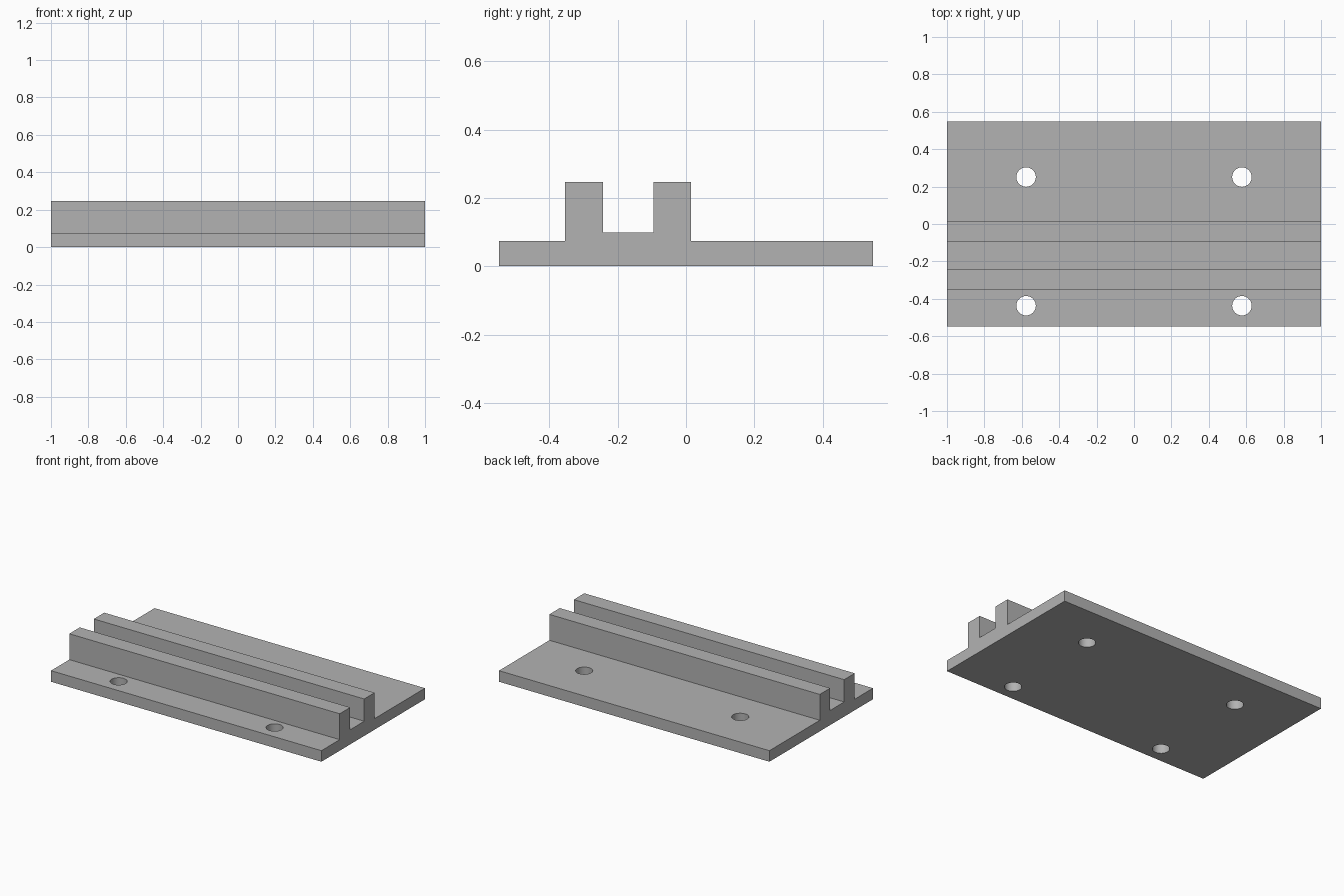
import bpy
import bmesh

cube = bpy.data.objects.get("Cube")
if cube:
    bpy.data.objects.remove(cube, do_unlink=True)

HALF_X, HALF_Y = 1.0, 0.547
PLATE_Z, CHANNEL_Z, RAIL_Z = 0.074, 0.098, 0.247
FRONT_RAIL = (-0.354, -0.243)
BACK_RAIL = (-0.095, 0.015)
HOLE_RADIUS = 0.052

grey = bpy.data.materials.new("plain grey")
grey.use_nodes = True
colour = (0.45, 0.45, 0.45, 1)
grey.diffuse_color = colour
grey.node_tree.nodes["Principled BSDF"].inputs["Base Color"].default_value = colour


def extrude_profile(name, profile):
    """Extrude a closed (y, z) profile along the full width."""
    bm = bmesh.new()
    face = bm.faces.new([bm.verts.new((-HALF_X, y, z)) for y, z in profile])
    result = bmesh.ops.extrude_face_region(bm, geom=[face])
    moved = [v for v in result["geom"] if isinstance(v, bmesh.types.BMVert)]
    bmesh.ops.translate(bm, verts=moved, vec=(2 * HALF_X, 0, 0))
    bmesh.ops.recalc_face_normals(bm, faces=bm.faces)
    mesh = bpy.data.meshes.new(name)
    bm.to_mesh(mesh)
    bm.free()
    obj = bpy.data.objects.new(name, mesh)
    bpy.context.collection.objects.link(obj)
    mesh.materials.append(grey)
    return obj


# Base plate with two rails and the raised channel floor between them
(f0, f1), (b0, b1) = FRONT_RAIL, BACK_RAIL
plate = extrude_profile("railed_base_plate", [
    (-HALF_Y, 0), (HALF_Y, 0), (HALF_Y, PLATE_Z),
    (b1, PLATE_Z), (b1, RAIL_Z), (b0, RAIL_Z), (b0, CHANNEL_Z),
    (f1, CHANNEL_Z), (f1, RAIL_Z), (f0, RAIL_Z), (f0, PLATE_Z),
    (-HALF_Y, PLATE_Z),
])

# Four round mounting holes
bpy.context.view_layer.objects.active = plate
for x in (-0.577, 0.577):
    for y in (-0.437, 0.251):
        bpy.ops.mesh.primitive_cylinder_add(
            vertices=48, radius=HOLE_RADIUS, depth=0.4, location=(x, y, 0.05))
        cutter = bpy.context.object
        cutter.name = "hole_cutter"
        cutter.hide_render = True
        cutter.data.materials.append(grey)
        cut = plate.modifiers.new("mounting hole", "BOOLEAN")
        cut.operation = "DIFFERENCE"
        cut.solver = "EXACT"
        cut.object = cutter
        bpy.context.view_layer.objects.active = plate
        bpy.ops.object.modifier_apply(modifier=cut.name)
        bpy.data.objects.remove(cutter, do_unlink=True)

# Smooth hole walls, crisp edges elsewhere
bpy.ops.object.select_all(action="DESELECT")
plate.select_set(True)
bpy.context.view_layer.objects.active = plate
bpy.ops.object.shade_smooth_by_angle(angle=0.52)
